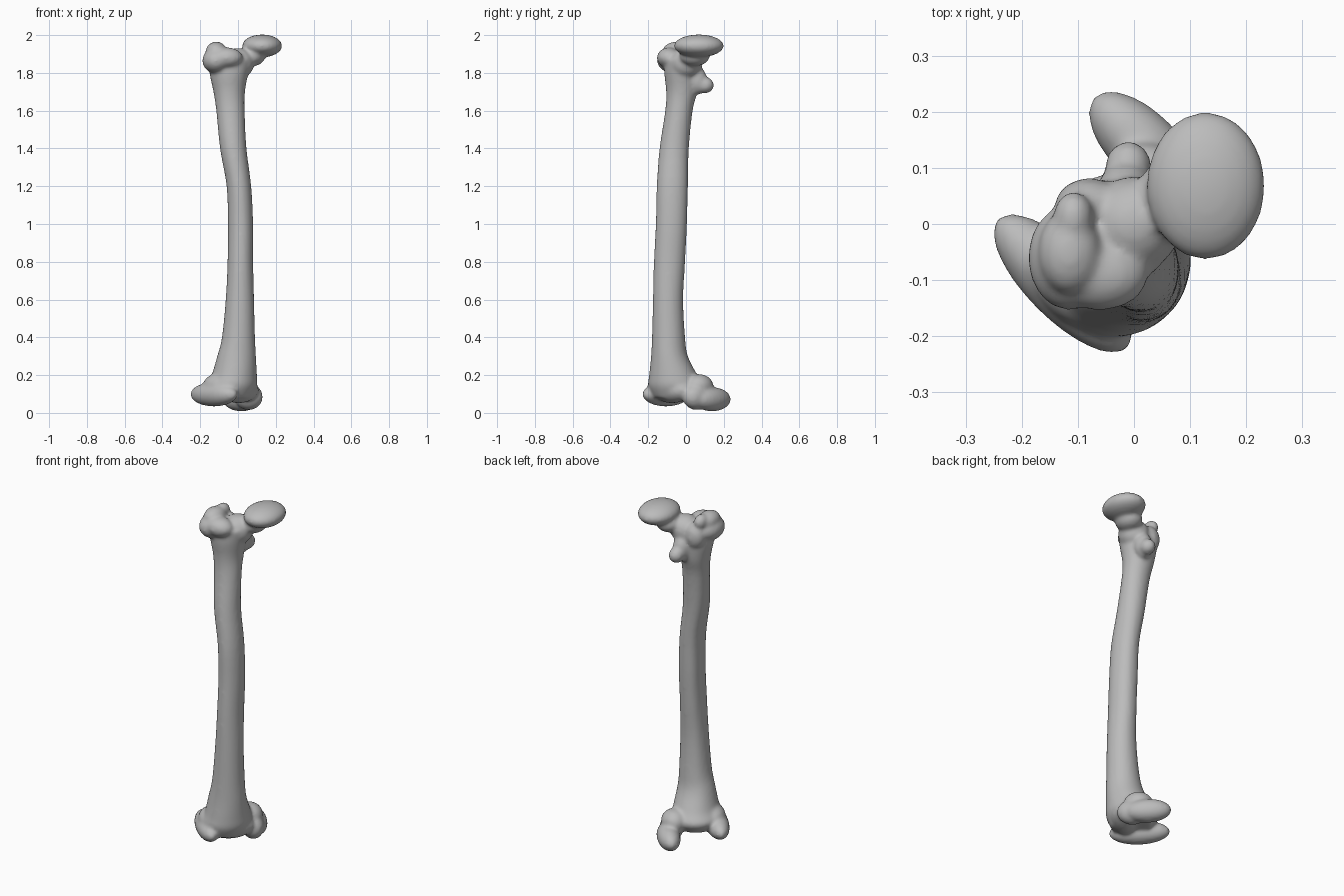
import bpy
import bmesh
import math
from mathutils import Matrix, Vector

cube = bpy.data.objects.get("Cube")
if cube:
    bpy.data.objects.remove(cube, do_unlink=True)

# One bone-grey material
mat = bpy.data.materials.new("bone_grey")
mat.use_nodes = True
grey = (0.5, 0.5, 0.5, 1.0)
mat.diffuse_color = grey
bsdf = mat.node_tree.nodes["Principled BSDF"]
bsdf.inputs["Base Color"].default_value = grey
bsdf.inputs["Roughness"].default_value = 0.7

bm = bmesh.new()
TURN = math.radians(45)  # the knee end is twisted relative to the hip end


def blob(center, radii, turn=0.0, tilt=0.0):
    """Ellipsoid; center is given in the frame turned about z."""
    spin = Matrix.Rotation(turn, 4, 'Z')
    m = (spin @ Matrix.Translation(center) @ Matrix.Rotation(tilt, 4, 'X')
         @ Matrix.Diagonal((*radii, 1.0)))
    bmesh.ops.create_uvsphere(bm, u_segments=32, v_segments=20, radius=1.0, matrix=m)


def knee(u, depth, z, radii, tilt=0.0):
    """Knee blob: u runs across the joint, depth runs towards its back."""
    blob((u, depth, z), radii, TURN, tilt)


def catmull(a, b, c, d, t):
    return 0.5 * (2 * b + (c - a) * t + (2 * a - 5 * b + 4 * c - d) * t ** 2
                  + (3 * b - a - 3 * c + d) * t ** 3)


def loft(sections, steps=4, sides=40):
    """Closed loft through (z, x min, x max, y min, y max) with a rear ridge."""
    rows = []
    last = len(sections) - 1
    for i in range(last):
        quad = [sections[min(max(i + k, 0), last)] for k in (-1, 0, 1, 2)]
        for s in range(steps):
            rows.append([catmull(*v, s / steps) for v in zip(*quad)])
    rows.append(sections[-1])
    rings = []
    for z, x0, x1, y0, y1 in rows:
        ring = []
        for k in range(sides):
            a = 2 * math.pi * k / sides
            ridge = 0.10 * max(0, math.cos(a - 3 * TURN)) ** 12
            swell = 1 + ridge * max(0, 1 - abs(z - 1.0))
            p = Vector(((x0 + x1) / 2 + math.cos(a) * swell * (x1 - x0) / 2,
                        (y0 + y1) / 2 + math.sin(a) * swell * (y1 - y0) / 2, z))
            ring.append(bm.verts.new(p))
        rings.append(ring)
    for low, high in zip(rings, rings[1:]):
        for k in range(sides):
            n = (k + 1) % sides
            bm.faces.new((low[k], low[n], high[n], high[k]))
    bm.faces.new(rings[0][::-1])
    bm.faces.new(rings[-1])


# Bowed shaft, flaring at both ends
loft([
    (0.08, -0.13, 0.07, -0.17, 0.05),
    (0.14, -0.17, 0.10, -0.20, 0.09),
    (0.20, -0.14, 0.10, -0.195, 0.06),
    (0.30, -0.11, 0.095, -0.185, 0.01),
    (0.40, -0.085, 0.09, -0.18, -0.005),
    (0.60, -0.065, 0.085, -0.175, -0.015),
    (0.80, -0.055, 0.08, -0.17, -0.005),
    (1.00, -0.053, 0.08, -0.16, 0.005),
    (1.20, -0.06, 0.07, -0.155, 0.01),
    (1.40, -0.095, 0.045, -0.14, 0.015),
    (1.60, -0.115, 0.035, -0.11, 0.035),
    (1.70, -0.13, 0.037, -0.105, 0.06),
    (1.80, -0.15, 0.055, -0.115, 0.07),
    (1.87, -0.14, 0.07, -0.11, 0.07),
])

# Ball head and neck
blob((0.128, 0.068, 1.943), (0.106, 0.132, 0.060))
blob((0.075, 0.045, 1.89), (0.07, 0.08, 0.055))
blob((0.0, 0.0, 1.85), (0.085, 0.085, 0.082))

# Greater trochanter: outer swelling, front knob, top crest and hooked rear tip
blob((-0.115, -0.06, 1.865), (0.074, 0.094, 0.068))
blob((-0.06, -0.09, 1.88), (0.085, 0.064, 0.055))
blob((-0.115, -0.05, 1.915), (0.056, 0.075, 0.050))
blob((-0.108, 0.012, 1.925), (0.036, 0.046, 0.042))

# Rear crest and lesser trochanter
blob((-0.08, 0.03, 1.84), (0.062, 0.052, 0.075))
blob((-0.01, 0.10, 1.735), (0.042, 0.048, 0.044))
blob((-0.015, 0.06, 1.76), (0.05, 0.05, 0.075))

# Inner condyle
knee(0.11, 0.085, 0.072, (0.062, 0.126, 0.064))
knee(0.08, 0.0, 0.085, (0.062, 0.085, 0.07))
knee(0.07, 0.03, 0.14, (0.07, 0.08, 0.065))

# Outer condyle
knee(-0.165, 0.015, 0.098, (0.064, 0.165, 0.064))
knee(-0.14, 0.0, 0.14, (0.075, 0.10, 0.07))

# Front groove bridge between the condyles
knee(-0.05, -0.055, 0.12, (0.13, 0.075, 0.068))

mesh = bpy.data.meshes.new("thigh_bone")
bmesh.ops.recalc_face_normals(bm, faces=bm.faces)
bm.to_mesh(mesh)
bm.free()
mesh.materials.append(mat)
bone = bpy.data.objects.new("thigh_bone", mesh)
bpy.context.collection.objects.link(bone)
bpy.context.view_layer.objects.active = bone
bone.select_set(True)
bpy.ops.object.shade_smooth()

# Fuse the masses into one skin and soften the joins
fuse = bone.modifiers.new("fuse", 'REMESH')
fuse.mode = 'VOXEL'
fuse.voxel_size = 0.009
fuse.use_smooth_shade = True
soften = bone.modifiers.new("soften", 'SMOOTH')
soften.factor = 0.5
soften.iterations = 10
